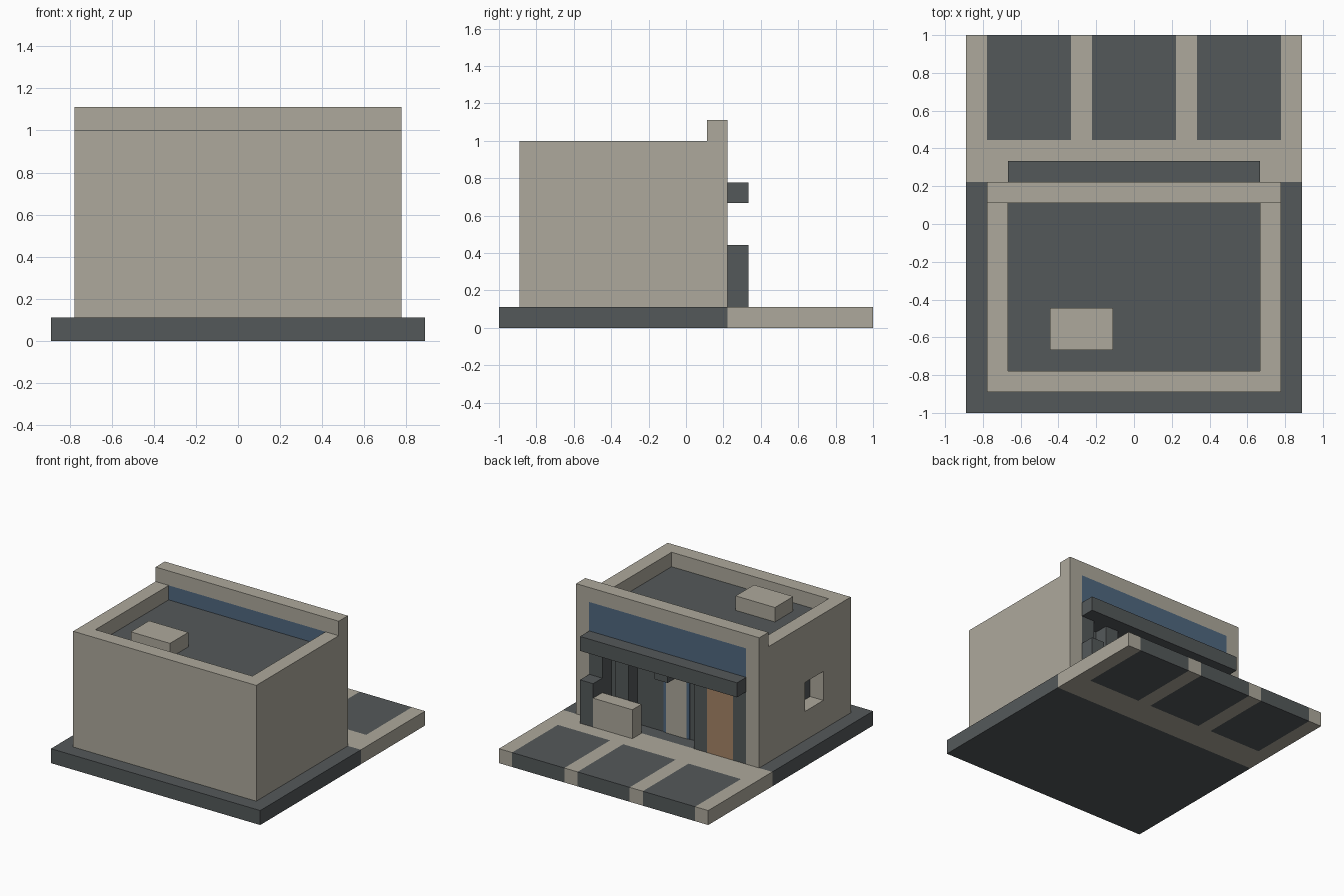
import bpy
import bmesh
from mathutils import Vector

U = 1 / 9  # one grid module

cube = bpy.data.objects.get("Cube")
if cube:
    bpy.data.objects.remove(cube, do_unlink=True)


def material(name, r, g, b):
    linear = [((c / 255 + 0.055) / 1.055) ** 2.4 for c in (r, g, b)] + [1]
    mat = bpy.data.materials.new(name)
    mat.use_nodes = True
    mat.diffuse_color = linear
    mat.node_tree.nodes["Principled BSDF"].inputs["Base Color"].default_value = linear
    return mat


concrete = material("warm concrete", 174, 169, 156)
slate = material("slate grey", 84, 89, 90)
blue = material("sign blue", 80, 104, 128)
wood = material("door brown", 166, 133, 103)


def box(name, x, y, z, mat):
    """Box from (low, high) ranges given in grid modules."""
    bm = bmesh.new()
    bmesh.ops.create_cube(bm, size=1)
    for v in bm.verts:
        v.co = Vector([(r[0] if c < 0 else r[1]) * U for c, r in zip(v.co, (x, y, z))])
    mesh = bpy.data.meshes.new(name)
    bm.to_mesh(mesh)
    bm.free()
    mesh.materials.append(mat)
    obj = bpy.data.objects.new(name, mesh)
    bpy.context.collection.objects.link(obj)
    return obj


# Ground: foundation, then forecourt with three parking pads
box("foundation", (-8, 8), (-9, 2), (0, 1), slate)
box("forecourt_walk", (-8, 8), (2, 4), (0, 1), concrete)
for i, x in enumerate((-8, -3, 2, 7)):
    box(f"parking_divider_{i}", (x, x + 1), (4, 9), (0, 1), concrete)
for i, x in enumerate((-7, -2, 3)):
    box(f"parking_pad_{i}", (x, x + 4), (4, 9), (0, 1), slate)

# Building: dark core gives the roof deck and the recessed shopfront
box("building_core", (-6, 6), (-7, 1), (1, 8), slate)
box("plain_end_wall", (-7, 7), (-8, -7), (1, 9), concrete)
box("left_wall", (6, 7), (-7, 2), (1, 9), concrete)
right_wall = box("right_wall", (-7, -6), (-7, 2), (1, 9), concrete)
box("high_parapet", (-7, 7), (1, 2), (9, 10), concrete)
box("roof_unit", (-4, -1), (-6, -4), (8, 9), concrete)

# Window opening in the right wall
cutter = box("window_cutter", (-8, -5), (-5, -3), (3, 5), concrete)
cutter.hide_render = True
cut = right_wall.modifiers.new("window", "BOOLEAN")
cut.operation = "DIFFERENCE"
cut.solver = "EXACT"
cut.object = cutter
bpy.context.view_layer.objects.active = right_wall
bpy.ops.object.modifier_apply(modifier=cut.name)
bpy.data.objects.remove(cutter, do_unlink=True)

# Shopfront: sign, lintel, awning, posts and doors
box("sign_panel", (-6, 6), (1, 2), (7, 9), blue)
box("lintel", (-6, 6), (1, 2), (6, 7), slate)
box("awning", (-6, 6), (2, 3), (6, 7), slate)
for i, x in enumerate((-6, -3, 3, 5)):
    box(f"shopfront_post_{i}", (x, x + 1), (1, 2), (1, 6), slate)
box("wooden_door", (-5, -3), (1, 2), (1, 6), wood)
box("entrance_frame", (-1, 1), (1, 1.04), (1, 6), blue)
box("entrance_door", (-0.78, 0.78), (1, 1.08), (1, 6), concrete)
box("entrance_lamp", (0, 1), (1, 2), (5, 6), slate)

# Street furniture against the shopfront
box("bench_block", (2, 5), (2, 3), (1, 3), concrete)
box("bin", (5, 6), (2, 3), (1, 4), slate)
